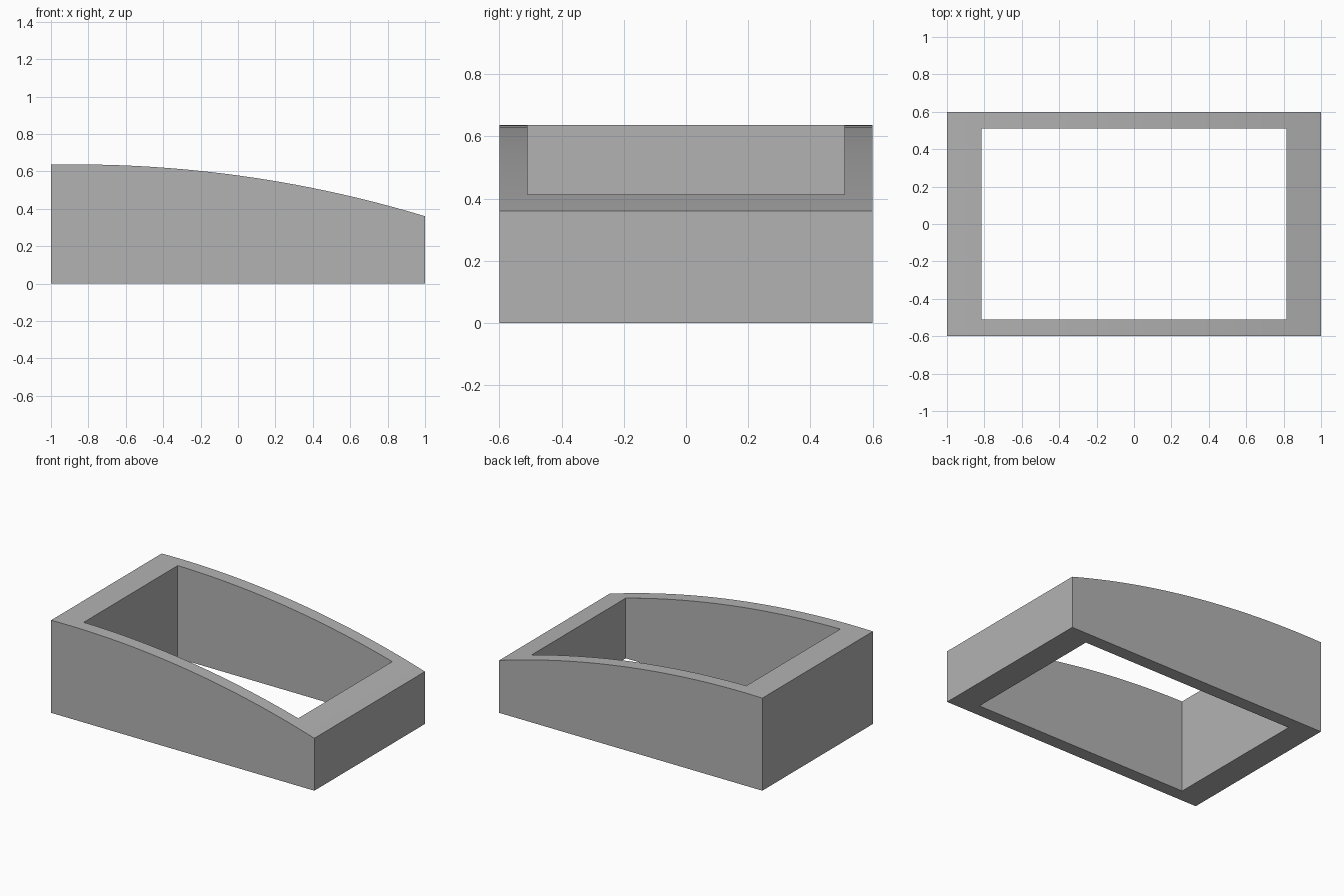
import bpy, bmesh, math

if "Cube" in bpy.data.objects:
    bpy.data.objects.remove(bpy.data.objects["Cube"], do_unlink=True)

# Plain grey material
GREY = (0.45, 0.45, 0.45, 1)
grey = bpy.data.materials.new("plain grey")
grey.use_nodes = True
grey.diffuse_color = GREY
grey.node_tree.nodes["Principled BSDF"].inputs["Base Color"].default_value = GREY

HALF_X, HALF_Y = 1.0, 0.6
HOLE_X, HOLE_Y = 0.815, 0.51
TOP, APEX_X, RADIUS = 0.637, -0.87, 6.45
STEPS = 32


def top_height(x):
    """Height of the arched top at x."""
    return TOP - RADIUS + math.sqrt(RADIUS ** 2 - (x - APEX_X) ** 2)


def new_object(name, bm):
    bmesh.ops.recalc_face_normals(bm, faces=bm.faces[:])
    mesh = bpy.data.meshes.new(name)
    bm.to_mesh(mesh)
    bm.free()
    mesh.materials.append(grey)
    obj = bpy.data.objects.new(name, mesh)
    bpy.context.collection.objects.link(obj)
    return obj


# Frame body: side profile with an arched top, extruded from front to back
bm = bmesh.new()
xs = [-HALF_X + 2 * HALF_X * i / STEPS for i in range(STEPS + 1)]
profile = [(HALF_X, 0), (-HALF_X, 0)] + [(x, top_height(x)) for x in xs]
side = bm.faces.new([bm.verts.new((x, -HALF_Y, z)) for x, z in profile])
extruded = bmesh.ops.extrude_face_region(bm, geom=[side], use_keep_orig=True)
moved = [v for v in extruded["geom"] if isinstance(v, bmesh.types.BMVert)]
bmesh.ops.translate(bm, verts=moved, vec=(0, 2 * HALF_Y, 0))
frame = new_object("arched_frame", bm)

# Rectangular opening cut straight through
bm = bmesh.new()
bmesh.ops.create_cube(bm, size=2)
bmesh.ops.scale(bm, verts=bm.verts[:], vec=(HOLE_X, HOLE_Y, 1))
cutter = new_object("opening_cutter", bm)
cutter.hide_render = True
cutter.hide_set(True)

cut = frame.modifiers.new("opening", "BOOLEAN")
cut.operation = "DIFFERENCE"
cut.solver = "EXACT"
cut.object = cutter
bpy.context.view_layer.objects.active = frame
frame.select_set(True)
bpy.ops.object.modifier_apply(modifier=cut.name)
bpy.data.objects.remove(cutter, do_unlink=True)

# Smooth arch with sharp corners
bpy.ops.object.shade_smooth_by_angle(angle=math.radians(30))
